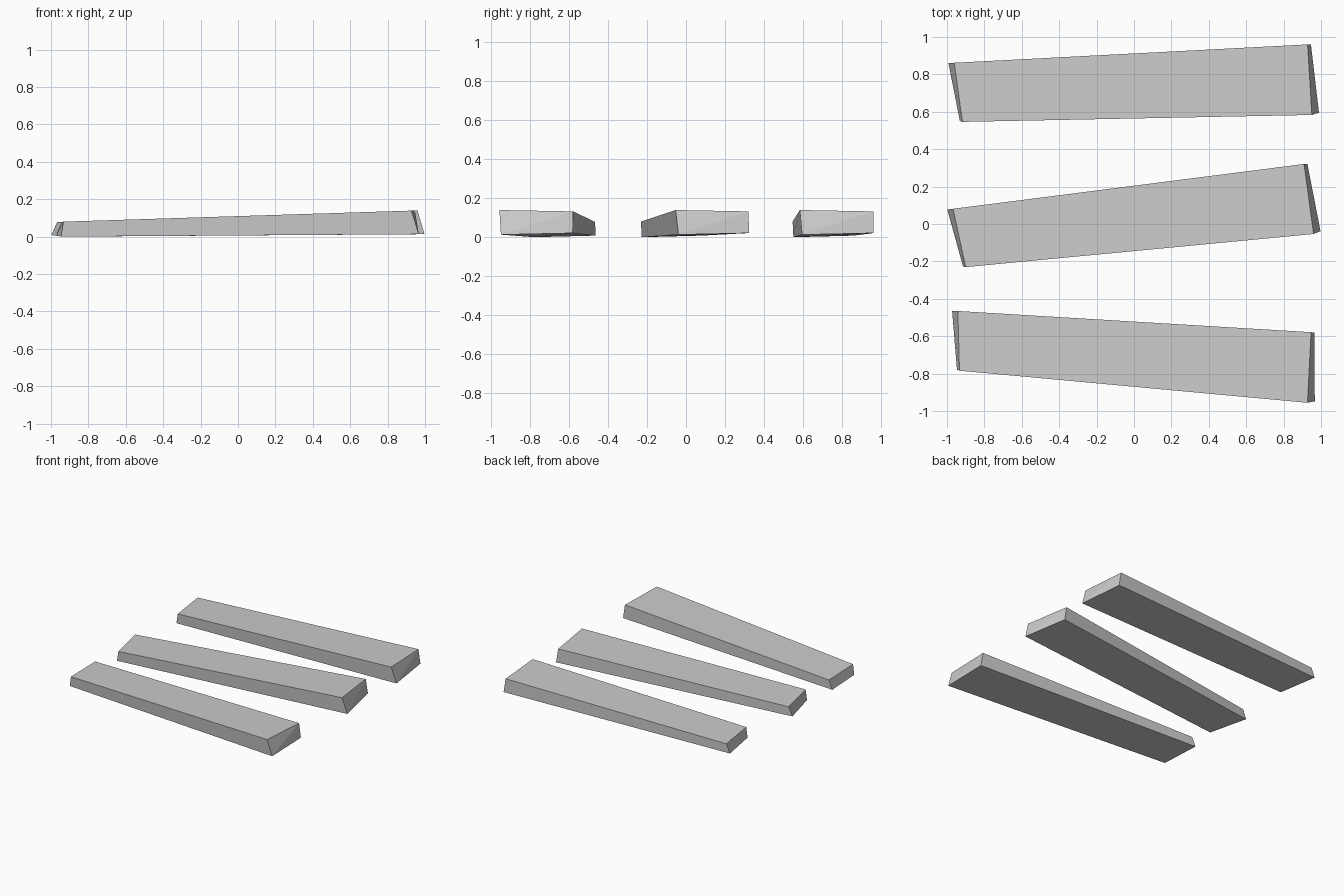
import bpy
import math

cube = bpy.data.objects.get("Cube")
if cube:
    bpy.data.objects.remove(cube, do_unlink=True)

# Plain grey shared by every plank
grey = bpy.data.materials.new("plain grey")
grey.use_nodes = True
colour = (0.6, 0.6, 0.6, 1)
grey.diffuse_color = colour
grey.node_tree.nodes["Principled BSDF"].inputs["Base Color"].default_value = colour

# Tapered plank: a box whose right end is wider and thicker, with slanted ends
# Corner order per ring: back left, front left, front right, back right
bottom = [(-0.995, 0.119, 0.008), (-0.934, -0.191, 0.0),
          (0.986, -0.146, 0.013), (0.943, 0.219, 0.021)]
top = [(-0.964, 0.121, 0.078), (-0.92, -0.195, 0.08),
       (0.948, -0.158, 0.139), (0.925, 0.219, 0.132)]
sides = [(i, (i + 1) % 4, (i + 1) % 4 + 4, i + 4) for i in range(4)]
# The twisted right end is split along its diagonal
sides[2:3] = [(2, 3, 7), (2, 7, 6)]
mesh = bpy.data.meshes.new("plank")
mesh.from_pydata(bottom + top, [], [(3, 2, 1, 0), (4, 5, 6, 7)] + sides)
mesh.materials.append(grey)
mesh.update()

# Three loosely laid planks, each turned a little
for name, y, turn in (("back_plank", 0.741, 0),
                      ("middle_plank", 0.033, 4.3),
                      ("front_plank", -0.693, -6.4)):
    plank = bpy.data.objects.new(name, mesh)
    plank.location = (0.003, y, 0)
    plank.rotation_euler.z = math.radians(turn)
    bpy.context.collection.objects.link(plank)
